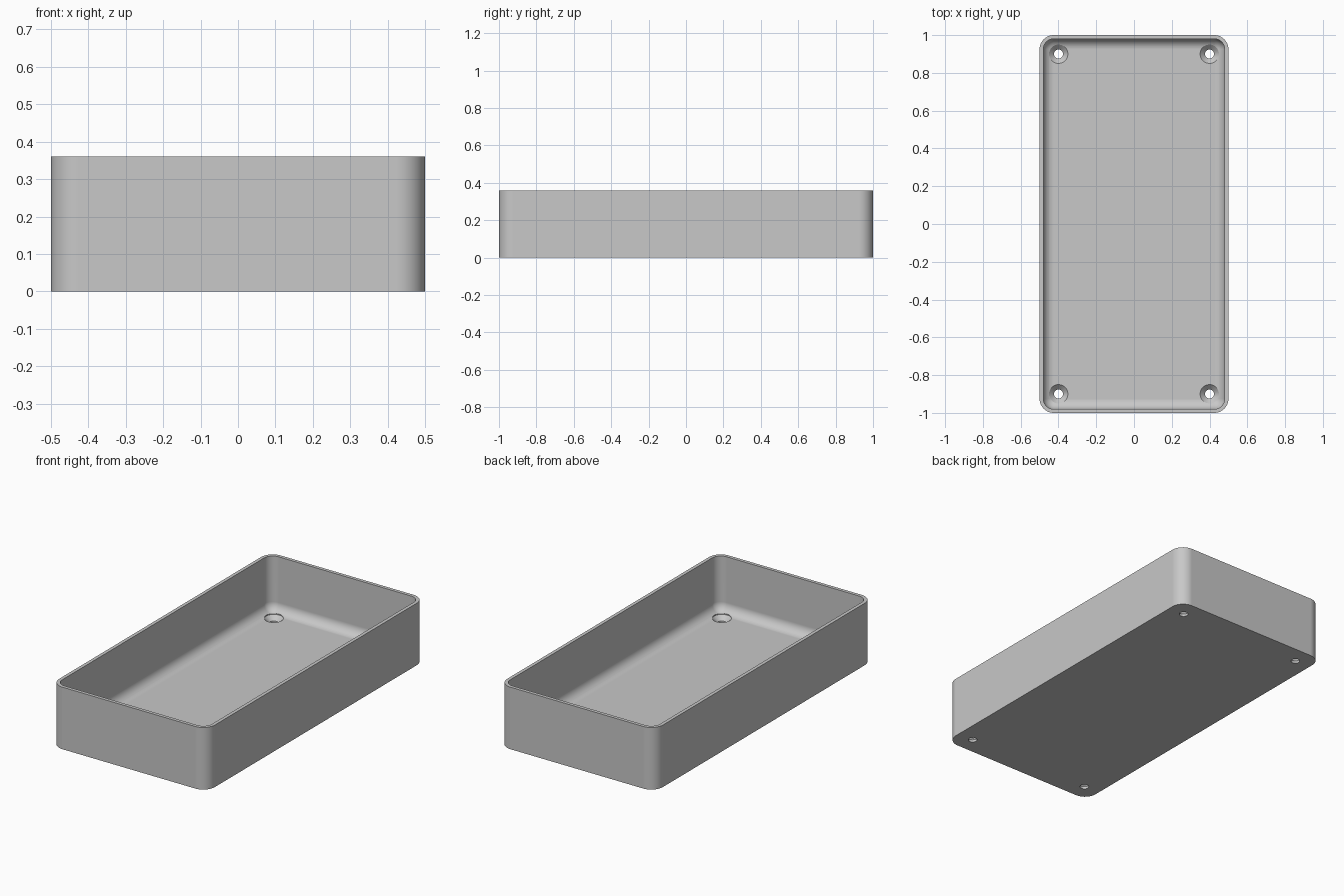
import bpy, bmesh, math

if "Cube" in bpy.data.objects:
    bpy.data.objects.remove(bpy.data.objects["Cube"])

HALF_X, HALF_Y, HEIGHT = 0.5, 1.0, 0.36
CORNER, WALL, FLOOR, FILLET = 0.075, 0.02, 0.04, 0.055
HOLE, SINK = 0.024, 0.05
CORNER_STEPS, FILLET_STEPS = 12, 10

grey = bpy.data.materials.new("light grey")
grey.use_nodes = True
colour = (0.58, 0.58, 0.58, 1)
grey.diffuse_color = colour
grey.node_tree.nodes["Principled BSDF"].inputs["Base Color"].default_value = colour


def rounded_ring(bm, inset, z):
    """Loop of vertices around a rounded rectangle, inset from the outside."""
    radius = max(CORNER - inset, 0.001)
    cx, cy = HALF_X - inset - radius, HALF_Y - inset - radius
    ring = []
    for quarter, (sx, sy) in enumerate([(1, 1), (-1, 1), (-1, -1), (1, -1)]):
        for i in range(CORNER_STEPS + 1):
            a = (quarter + i / CORNER_STEPS) * math.pi / 2
            ring.append(bm.verts.new((sx * cx + radius * math.cos(a),
                                      sy * cy + radius * math.sin(a), z)))
    return ring


def finish(bm, name):
    bmesh.ops.recalc_face_normals(bm, faces=bm.faces)
    mesh = bpy.data.meshes.new(name)
    bm.to_mesh(mesh)
    bm.free()
    obj = bpy.data.objects.new(name, mesh)
    bpy.context.collection.objects.link(obj)
    mesh.materials.append(grey)
    return obj


def bridge(bm, rings):
    for a, b in zip(rings, rings[1:]):
        for i in range(len(a)):
            j = (i + 1) % len(a)
            bm.faces.new((a[i], a[j], b[j], b[i]))
    bm.faces.new(rings[0])
    bm.faces.new(rings[-1])


# Tray: outer wall, rim, inner wall, then the fillet down to the floor
profile = [(0, 0), (0, HEIGHT), (WALL, HEIGHT)]
for i in range(FILLET_STEPS + 1):
    a = i / FILLET_STEPS * math.pi / 2
    profile.append((WALL + FILLET * (1 - math.cos(a)),
                    FLOOR + FILLET * (1 - math.sin(a))))
bm = bmesh.new()
bridge(bm, [rounded_ring(bm, inset, z) for inset, z in profile])
tray = finish(bm, "tray")

# Countersunk screw holes near the four corners
bm = bmesh.new()
sink_profile = [(HOLE, -0.05), (HOLE, FLOOR - SINK + HOLE), (SINK, FLOOR), (SINK, 0.15)]
for sx in (-1, 1):
    for sy in (-1, 1):
        rings = []
        for radius, z in sink_profile:
            circle = bmesh.ops.create_circle(bm, segments=40, radius=radius)["verts"]
            for v in circle:
                v.co.x += sx * 0.4
                v.co.y += sy * 0.9
                v.co.z = z
            rings.append(circle)
        bridge(bm, rings)
cutter = finish(bm, "screw_hole_cutter")
cutter.hide_render = True

cut = tray.modifiers.new("screw holes", "BOOLEAN")
cut.operation = "DIFFERENCE"
cut.solver = "EXACT"
cut.object = cutter

bpy.ops.object.select_all(action="DESELECT")
tray.select_set(True)
bpy.context.view_layer.objects.active = tray
bpy.ops.object.modifier_apply(modifier=cut.name)
bpy.data.objects.remove(cutter)

# Smooth curved surfaces, flat large faces
bpy.ops.object.shade_smooth_by_angle(angle=math.radians(30))
weighted = tray.modifiers.new("flat large faces", "WEIGHTED_NORMAL")
weighted.keep_sharp = True
